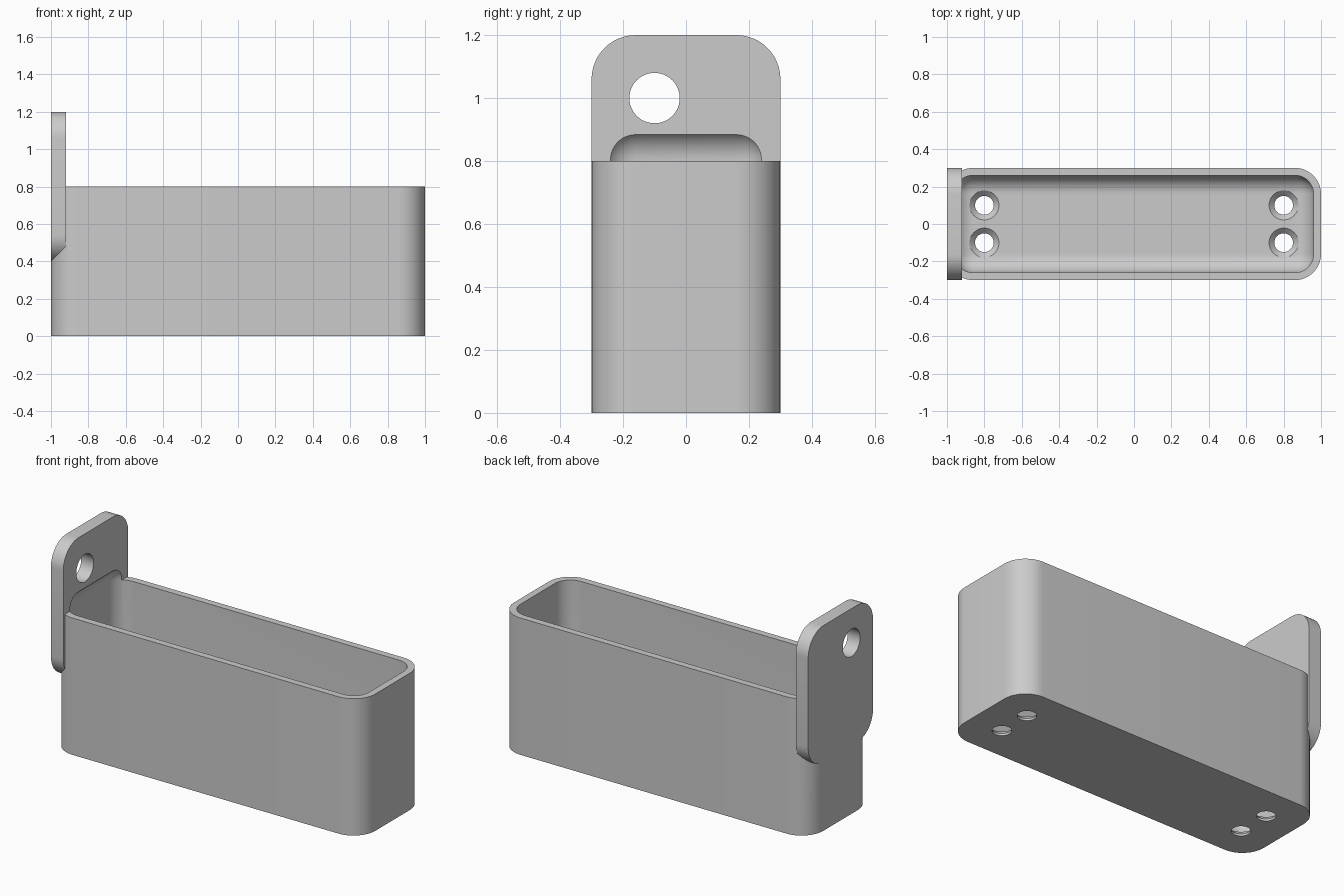
import bpy, bmesh, math
from mathutils import Vector, Matrix

cube = bpy.data.objects.get("Cube")
if cube:
    bpy.data.objects.remove(cube, do_unlink=True)

GREY = (0.6, 0.6, 0.6, 1.0)
grey = bpy.data.materials.new("light grey")
grey.use_nodes = True
grey.diffuse_color = GREY
grey.node_tree.nodes["Principled BSDF"].inputs["Base Color"].default_value = GREY


def finish(name, bm):
    bmesh.ops.recalc_face_normals(bm, faces=bm.faces)
    mesh = bpy.data.meshes.new(name)
    bm.to_mesh(mesh)
    bm.free()
    mesh.materials.append(grey)
    obj = bpy.data.objects.new(name, mesh)
    bpy.context.collection.objects.link(obj)
    return obj


def rounded_box(name, low, high, radius, axis=None):
    """Box with all edges rounded, or only those along one axis."""
    low, high = Vector(low), Vector(high)
    bm = bmesh.new()
    bmesh.ops.create_cube(bm, size=1)
    for v in bm.verts:
        v.co = (low + high) / 2 + v.co * (high - low)
    edges = [e for e in bm.edges if axis is None
             or abs(e.verts[0].co[axis] - e.verts[1].co[axis]) > 1e-4]
    bmesh.ops.bevel(bm, geom=edges, offset=radius, offset_type='OFFSET',
                    segments=12, profile=0.5, affect='EDGES')
    return finish(name, bm)


def cone_stack(bm, sections, x, y):
    """Closed stack of rings given as (height, radius)."""
    n = 48
    rings = []
    for z, r in sections:
        rings.append([bm.verts.new((x + r * math.cos(math.tau * i / n),
                                    y + r * math.sin(math.tau * i / n), z))
                      for i in range(n)])
    for a, b in zip(rings, rings[1:]):
        for i in range(n):
            j = (i + 1) % n
            bm.faces.new((a[i], a[j], b[j], b[i]))
    bm.faces.new(rings[0][::-1])
    bm.faces.new(rings[-1])


def combine(target, other, operation):
    """Apply a boolean and discard the helper."""
    other.hide_render = True
    mod = target.modifiers.new(operation.lower(), 'BOOLEAN')
    mod.operation = operation
    mod.solver = 'EXACT'
    mod.object = other
    bpy.ops.object.select_all(action='DESELECT')
    target.select_set(True)
    bpy.context.view_layer.objects.active = target
    bpy.ops.object.modifier_apply(modifier=mod.name)
    bpy.data.objects.remove(other, do_unlink=True)


# Outer tray body joined with the upright mounting plate
tray = rounded_box("tray_with_mounting_plate", (-1, -0.3, 0), (1, 0.3, 0.8), 0.14, axis=2)
plate = rounded_box("mounting_plate", (-1, -0.3, 0.4), (-0.92, 0.3, 1.2), 0.14, axis=0)
combine(tray, plate, 'UNION')

# Rounded cavity, which also scoops into the plate above the rim
cavity = rounded_box("cavity_cutter", (-0.96, -0.26, 0.04), (0.96, 0.26, 0.904), 0.1)
combine(tray, cavity, 'DIFFERENCE')

# Four countersunk screw holes in the floor
bm = bmesh.new()
for x in (-0.8, 0.8):
    for y in (-0.1, 0.1):
        cone_stack(bm, [(-0.05, 0.05), (0.012, 0.05), (0.042, 0.08), (0.07, 0.08)], x, y)
combine(tray, finish("screw_hole_cutter", bm), 'DIFFERENCE')

# Off-centre hanging hole through the plate
bm = bmesh.new()
cone_stack(bm, [(-0.2, 0.08), (0.2, 0.08)], 0, 0)
bm.transform(Matrix.Translation((-0.96, -0.1, 1)) @ Matrix.Rotation(math.pi / 2, 4, 'Y'))
combine(tray, finish("hanging_hole_cutter", bm), 'DIFFERENCE')

bpy.ops.object.select_all(action='DESELECT')
tray.select_set(True)
bpy.context.view_layer.objects.active = tray
bpy.ops.object.shade_smooth_by_angle(angle=math.radians(30))
